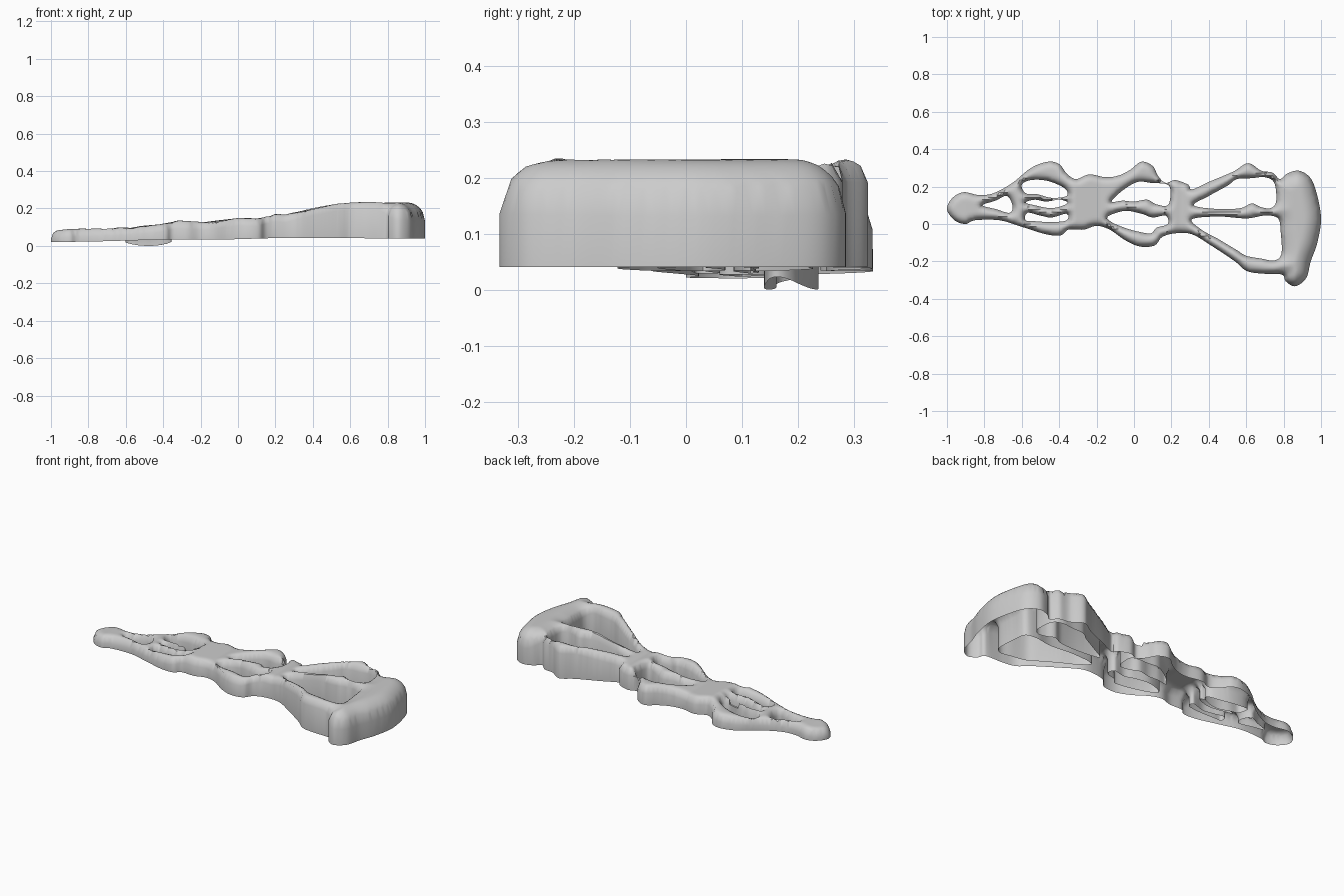
import bpy, bmesh, math
from mathutils import Vector
from mathutils.geometry import delaunay_2d_cdt
from mathutils.kdtree import KDTree

if "Cube" in bpy.data.objects:
    bpy.data.objects.remove(bpy.data.objects["Cube"])

# Plan outline of the whole strap, clockwise from the narrow tip
OUTLINE = [(-1, .08), (-.97, .14), (-.91, .17), (-.83, .155), (-.75, .165), (-.65, .22), (-.55, .30),
           (-.46, .333), (-.40, .32), (-.36, .27), (-.31, .24), (-.24, .265), (-.15, .25), (-.08, .26),
           (-.02, .29), (.04, .333), (.10, .31), (.13, .255), (.17, .22), (.22, .235), (.29, .21),
           (.31, .185), (.40, .225), (.53, .28), (.61, .325), (.68, .285), (.74, .275), (.78, .24),
           (.82, .27), (.88, .285), (.94, .25), (.975, .17), (1, .03), (.98, -.10), (.945, -.20),
           (.92, -.29), (.86, -.333), (.81, -.305), (.79, -.27), (.68, -.265), (.60, -.25), (.54, -.20),
           (.42, -.12), (.31, -.055), (.22, -.05), (.15, -.07), (.11, -.115), (.03, -.12), (-.05, -.085),
           (-.13, -.03), (-.20, -.01), (-.27, -.03), (-.35, -.03), (-.39, -.06), (-.47, -.055),
           (-.60, -.015), (-.72, .02), (-.85, .02), (-.90, 0), (-.96, .02)]

# Openings, grouped tip / middle / wide end
TIP_HOLES = [
    [(-.81, .10), (-.74, .125), (-.68, .15), (-.65, .10), (-.665, .06), (-.74, .08)],
    [(-.60, .21), (-.55, .235), (-.46, .23), (-.37, .19), (-.36, .15), (-.44, .14), (-.52, .16), (-.58, .165)],
    [(-.58, .115), (-.53, .13), (-.47, .12), (-.40, .13), (-.355, .115), (-.39, .095), (-.45, .085), (-.53, .10)],
    [(-.58, .02), (-.57, .06), (-.50, .045), (-.44, .035), (-.36, .055), (-.36, .02), (-.44, .01), (-.53, .015)]]
MID_HOLES = [
    [(-.12, .12), (-.06, .18), (.02, .225), (.09, .22), (.18, .21), (.195, .16), (.18, .10),
     (.12, .105), (.07, .13), (0, .12), (-.06, .125)],
    [(-.14, .04), (-.05, .07), (.04, .055), (.10, .035), (.17, .045), (.18, 0), (.12, -.02),
     (.09, -.05), (.02, -.04), (-.05, -.02), (-.12, .01)]]
WIDE_HOLES = [
    [(.32, .10), (.40, .15), (.50, .205), (.55, .24), (.63, .245), (.70, .25), (.75, .22), (.76, .12),
     (.73, .085), (.68, .09), (.63, .11), (.57, .085), (.45, .08)],
    [(.31, .025), (.45, .04), (.60, .03), (.70, .045), (.77, .03), (.785, -.05), (.788, -.16),
     (.75, -.195), (.68, -.185), (.60, -.17), (.55, -.14), (.45, -.08), (.36, -.03)]]

# Crest and skirt heights along the length
CREST = [(-1, .08), (-.9, .09), (-.6, .1), (-.42, .115), (-.32, .136), (-.18, .127), (0, .15), (.1, .147),
         (.2, .172), (.25, .167), (.4, .203), (.53, .23), (.7, .235), (.9, .232), (1, .228)]
SKIRT = [(-1, .02), (-.75, .024), (-.4, .034), (-.1, .033), (.2, .042), (1, .04)]


def lerp_table(table, x):
    for (x0, v0), (x1, v1) in zip(table, table[1:]):
        if x <= x1:
            t = max(0, (x - x0) / (x1 - x0))
            return v0 + (v1 - v0) * t
    return table[-1][1]


def smooth_loop(pts, step=.011):
    """Closed Catmull-Rom through the points."""
    p = [Vector(q) for q in pts]
    out, n = [], len(p)
    for i in range(n):
        a, b, c, d = p[i - 1], p[i], p[(i + 1) % n], p[(i + 2) % n]
        k = max(2, round((c - b).length / step))
        for j in range(k):
            t = j / k
            out.append(.5 * (2 * b + (c - a) * t + (2 * a - 5 * b + 4 * c - d) * t * t
                             + (3 * b - a - 3 * c + d) * t ** 3))
    return out


def inside(pt, loop):
    hit = False
    for a, b in zip(loop, loop[1:] + loop[:1]):
        if (a.y > pt.y) != (b.y > pt.y) and pt.x < (b.x - a.x) * (pt.y - a.y) / (b.y - a.y) + a.x:
            hit = not hit
    return hit


outer = smooth_loop(OUTLINE)
holes = [smooth_loop(h) for h in TIP_HOLES + MID_HOLES + WIDE_HOLES]


def solid(pt):
    return inside(pt, outer) and not any(inside(pt, h) for h in holes)


# Boundary loops plus a staggered interior grid
points, edges = [], []
for loop in [outer] + holes:
    s, n = len(points), len(loop)
    points += loop
    edges += [(s + i, s + (i + 1) % n) for i in range(n)]
rim = KDTree(len(points))
for i, q in enumerate(points):
    rim.insert((q.x, q.y, 0), i)
rim.balance()


def rim_distance(x, y):
    return rim.find((x, y, 0))[2]


STEP = .013
for j in range(-27, 28):
    for i in range(-78, 79):
        q = Vector(((i + .5 * (j % 2)) * STEP, j * STEP))
        if rim_distance(q.x, q.y) > .008 and solid(q):
            points.append(q)

# Rounded top surface
verts, _, tris, *_ = delaunay_2d_cdt(points, edges, [], 0, 1e-5)
bm = bmesh.new()
bv = []
for q in verts:
    d = rim_distance(q.x, q.y)
    d = 0 if d < 1e-4 else d
    t = min(1, max(0, (q.x - .74) / .12))
    t = t * t * (3 - 2 * t)
    width, drop = .042 + .05 * t, .042 + .055 * t
    k = max(0, 1 - d / width)
    bv.append(bm.verts.new((q.x, q.y, lerp_table(CREST, q.x) - drop * (1 - math.sqrt(1 - k * k)))))
for f in tris:
    if solid((verts[f[0]] + verts[f[1]] + verts[f[2]]) / 3):
        bm.faces.new([bv[i] for i in f])
bmesh.ops.delete(bm, geom=[v for v in bm.verts if not v.link_faces], context='VERTS')
bmesh.ops.recalc_face_normals(bm, faces=bm.faces)
if sum(f.normal.z for f in bm.faces) < 0:
    bmesh.ops.reverse_faces(bm, faces=bm.faces)

# Skirt walls down to the open underside; one opening hangs lower
border = [e for e in bm.edges if len(e.link_faces) == 1]
new = bmesh.ops.extrude_edge_only(bm, edges=border)['geom']
for v in (g for g in new if isinstance(g, bmesh.types.BMVert)):
    v.co.z = lerp_table(SKIRT, v.co.x)
    if -.61 < v.co.x < -.345 and .132 < v.co.y < .242:
        v.co.z *= 1 - math.sin(math.pi * (v.co.x + .61) / .265) ** .5

mesh = bpy.data.meshes.new("openwork_strap")
bm.to_mesh(mesh)
bm.free()
strap = bpy.data.objects.new("openwork_strap", mesh)
bpy.context.collection.objects.link(strap)
bpy.context.view_layer.objects.active = strap
strap.select_set(True)
bpy.ops.object.shade_smooth_by_angle(angle=math.radians(50))
